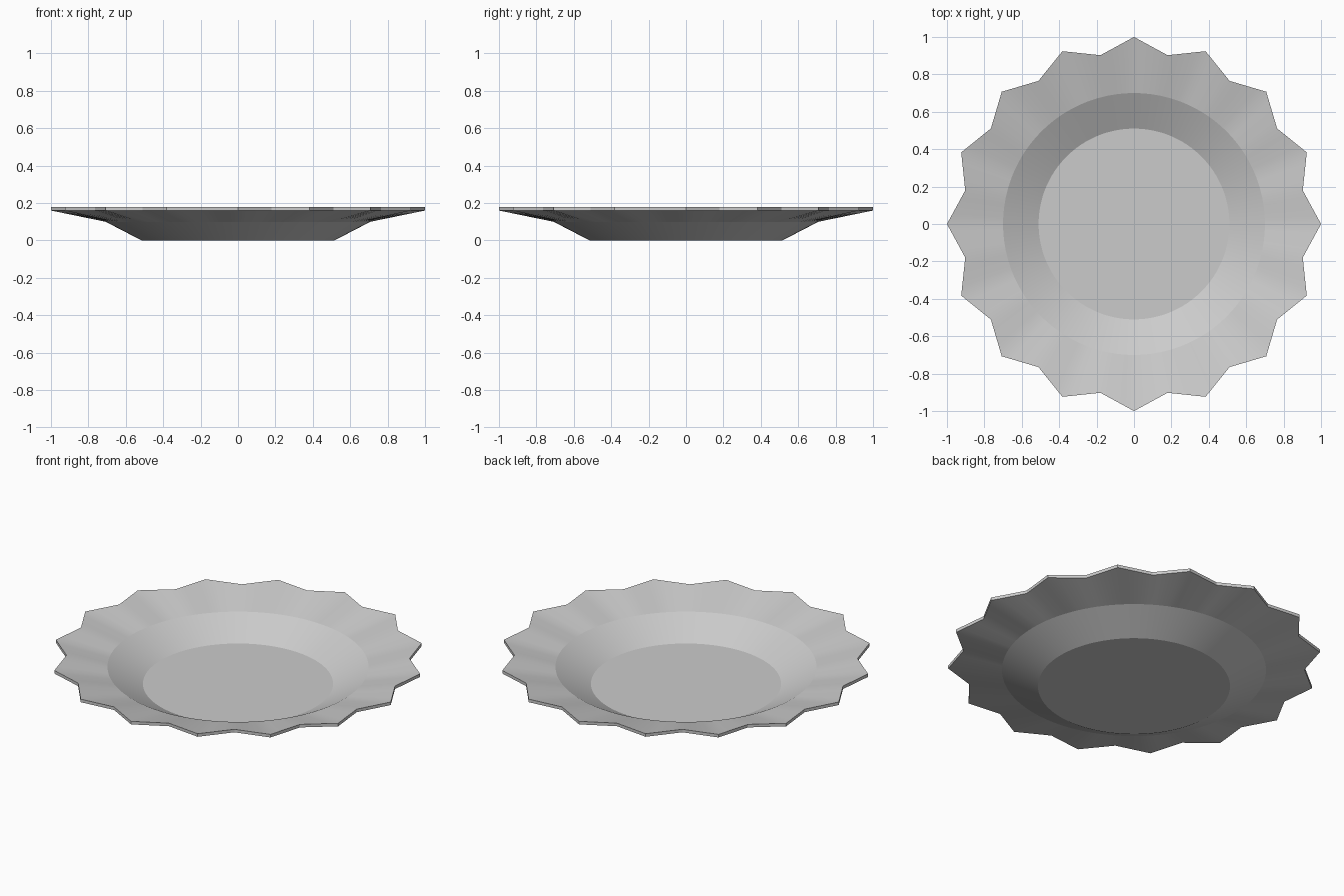
import bpy, bmesh
from math import sin, cos, pi

if "Cube" in bpy.data.objects:
    bpy.data.objects.remove(bpy.data.objects["Cube"])

POINTS = 16          # tips around the rim
SEG = 128            # segments around
STEP = SEG // (2 * POINTS)
TIP, VALLEY = 1.0, 0.92


def polar(r, i):
    a = 2 * pi * i / SEG
    return r * cos(a), r * sin(a)


def star(i):
    # straight edges between alternating tips and valleys
    k, t = i // STEP, (i % STEP) / STEP
    ra, rb = (TIP, VALLEY) if k % 2 == 0 else (VALLEY, TIP)
    ax, ay = polar(ra, k * STEP)
    bx, by = polar(rb, (k + 1) * STEP)
    return ax + (bx - ax) * t, ay + (by - ay) * t


# profile from underside to inside; radius None is the pointed rim
profile = [(0.515, 0.0), (0.708, 0.10), (None, 0.16),
           (None, 0.178), (0.70, 0.119), (0.51, 0.019)]

bm = bmesh.new()
rings = []
for r, z in profile:
    rings.append([bm.verts.new((*(star(i) if r is None else polar(r, i)), z))
                  for i in range(SEG)])

# base, walls, rim and floor
bm.faces.new(list(reversed(rings[0])))
for a, b in zip(rings, rings[1:]):
    for i in range(SEG):
        j = (i + 1) % SEG
        bm.faces.new((a[i], a[j], b[j], b[i]))
bm.faces.new(rings[-1])
bmesh.ops.recalc_face_normals(bm, faces=bm.faces)

mesh = bpy.data.meshes.new("plate")
bm.to_mesh(mesh)
bm.free()
plate = bpy.data.objects.new("plate", mesh)
bpy.context.collection.objects.link(plate)

# smooth round walls, crisp creases
bpy.context.view_layer.objects.active = plate
plate.select_set(True)
bpy.ops.object.shade_smooth_by_angle(angle=0.2)
